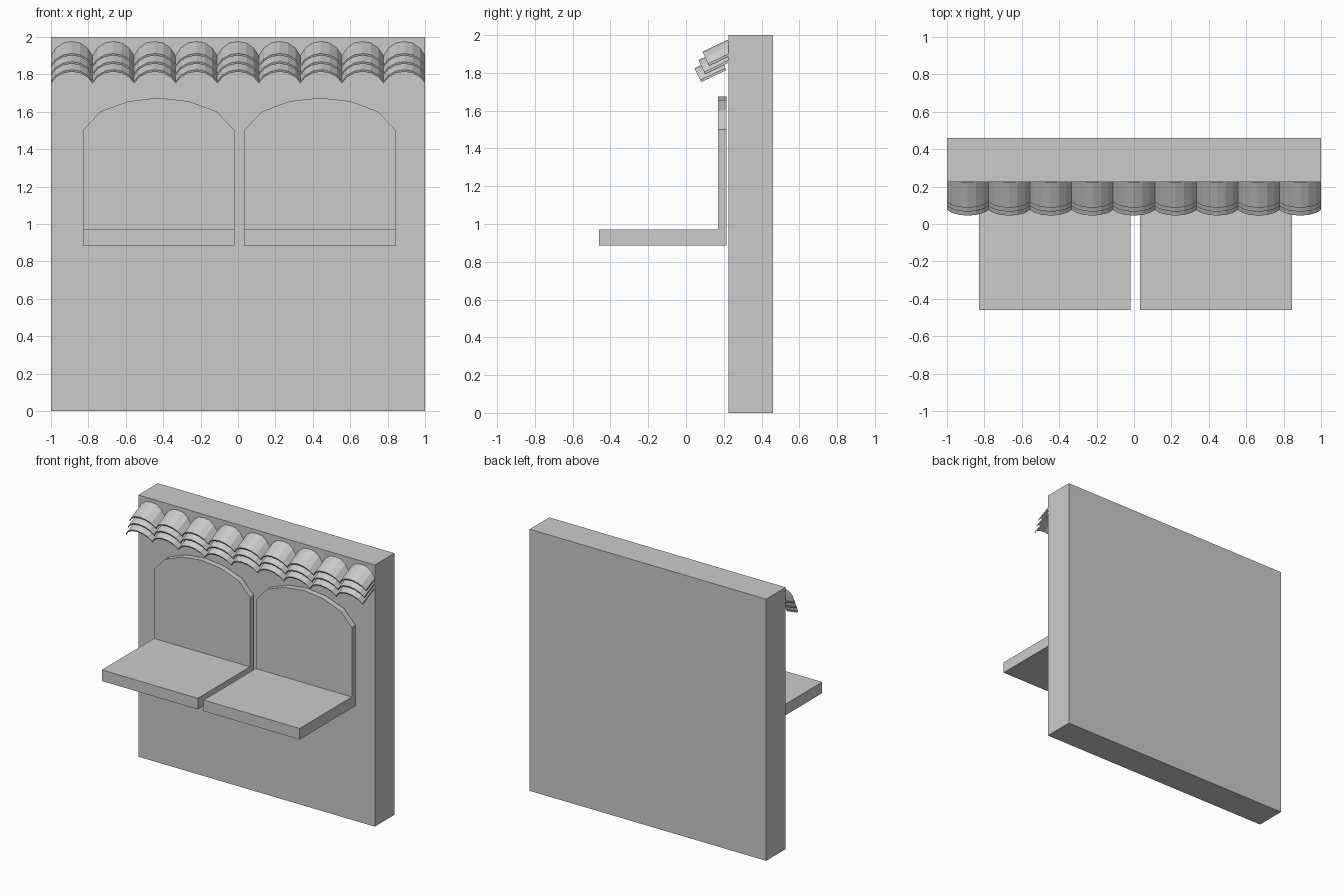
import bpy, bmesh, math
from mathutils import Vector

if "Cube" in bpy.data.objects:
    bpy.data.objects.remove(bpy.data.objects["Cube"])


def finish(bm, name):
    bmesh.ops.recalc_face_normals(bm, faces=bm.faces[:])
    mesh = bpy.data.meshes.new(name)
    bm.to_mesh(mesh)
    bm.free()
    obj = bpy.data.objects.new(name, mesh)
    bpy.context.collection.objects.link(obj)
    return obj


def extrude(bm, faces, offset):
    """Extrude faces along an offset and return the new cap faces."""
    geom = bmesh.ops.extrude_face_region(bm, geom=faces)["geom"]
    bmesh.ops.translate(bm, vec=offset, verts=[g for g in geom if isinstance(g, bmesh.types.BMVert)])
    return [g for g in geom if isinstance(g, bmesh.types.BMFace)]


# Wall slab
bm = bmesh.new()
bmesh.ops.create_cube(bm, size=1)
bmesh.ops.scale(bm, vec=(2, 0.236, 2), verts=bm.verts)
bmesh.ops.translate(bm, vec=(0, 0.342, 1), verts=bm.verts)
finish(bm, "wall")


# Folding seat: arched back panel with a slab projecting from its foot
def seat(name, cx):
    half = 0.406
    arch = [(half, 1.50), (0.31, 1.602), (0.162, 1.656), (0, 1.675),
            (-0.162, 1.656), (-0.31, 1.602), (-half, 1.50)]
    bm = bmesh.new()

    def v(x, z):
        return bm.verts.new((cx + x, 0.215, z))
    left, right = v(-half, 0.97), v(half, 0.97)
    upper = bm.faces.new([left, right] + [v(x, z) for x, z in arch])
    lower = bm.faces.new([v(-half, 0.885), v(half, 0.885), right, left])
    caps = extrude(bm, [upper, lower], (0, -0.045, 0))
    foot = min(caps, key=lambda f: f.calc_center_median().z)
    extrude(bm, [foot], (0, -0.63, 0))
    finish(bm, name)


seat("seat_left", -0.424)
seat("seat_right", 0.438)

# Roof tiles: three overlapping scalloped rows, sloping down from the wall
TILES, SEGS, LENGTH, RISE, THICK = 9, 6, 0.148, 0.07, 0.012
slope = math.radians(25.5)
back = Vector((0, math.cos(slope), math.sin(slope)))
up = Vector((0, -math.sin(slope), math.cos(slope)))
half = 1 / TILES
radius = (half ** 2 + RISE ** 2) / (2 * RISE)
sweep = math.asin(half / radius)


def tile_row(name, y, z):
    # y, z locate the crest of the front lower edge
    crest = Vector((0, y, z))
    bm = bmesh.new()
    rows = []
    for i in range(TILES * SEGS + 1):
        t, k = divmod(i, SEGS)
        a = sweep * (2 * k / SEGS - 1)
        x = -1 + (2 * t + 1) * half + radius * math.sin(a)
        p = crest + up * (radius * (math.cos(a) - 1)) + Vector((x, 0, 0))
        rows.append((bm.verts.new(p), bm.verts.new(p + back * LENGTH)))
    faces = [bm.faces.new((a[0], b[0], b[1], a[1])) for a, b in zip(rows, rows[1:])]
    extrude(bm, faces, -up * THICK)
    finish(bm, name)


for n, (y, z) in enumerate([(0.087, 1.912), (0.066, 1.868), (0.045, 1.825)]):
    tile_row(f"roof_tile_row_{n + 1}", y, z)
